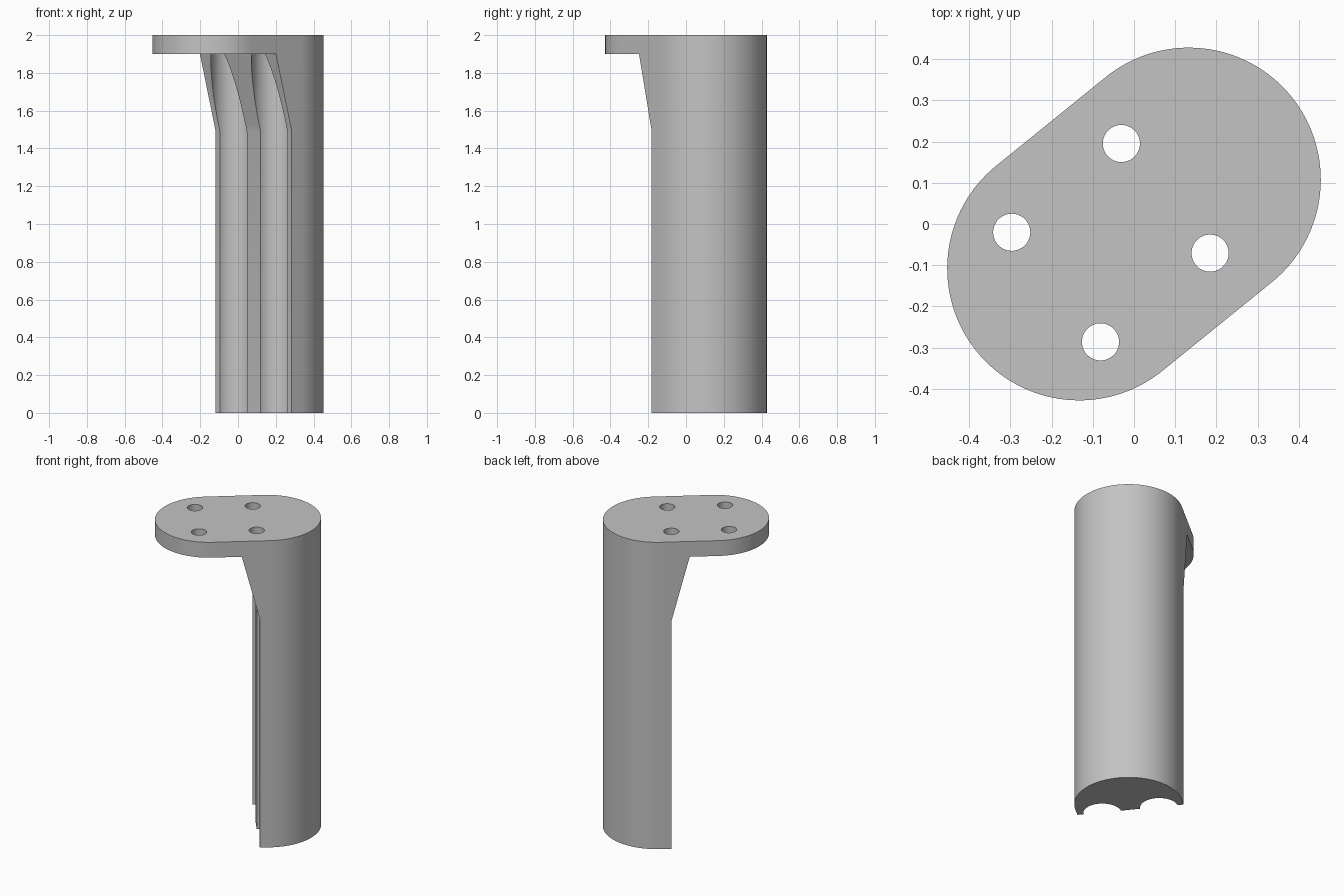
import bpy
import bmesh
from math import pi, cos, sin, radians
from mathutils import Matrix

cube = bpy.data.objects.get("Cube")
if cube:
    bpy.data.objects.remove(cube, do_unlink=True)

ANGLE = radians(39)            # direction of the long axis of the plate
TURN = Matrix.Rotation(ANGLE, 4, 'Z')
HALF, RADIUS = 0.171, 0.32     # end-arc offset and radius of the outline
HEIGHT, PLATE_Z, GUSSET_Z = 2.0, 1.9, 1.49
FACE_U = 0.107                 # flat face of the post along the long axis

grey = bpy.data.materials.new("plain grey")
grey.use_nodes = True
colour = (0.55, 0.55, 0.55, 1)
grey.diffuse_color = colour
grey.node_tree.nodes["Principled BSDF"].inputs["Base Color"].default_value = colour


def prism(name, points, offset):
    """Extrude a closed outline and turn it onto the long axis."""
    bm = bmesh.new()
    face = bm.faces.new([bm.verts.new(p) for p in points])
    ext = bmesh.ops.extrude_face_region(bm, geom=[face])
    moved = [v for v in ext["geom"] if isinstance(v, bmesh.types.BMVert)]
    bmesh.ops.translate(bm, verts=moved, vec=offset)
    bmesh.ops.recalc_face_normals(bm, faces=bm.faces)
    bm.transform(TURN)
    mesh = bpy.data.meshes.new(name)
    bm.to_mesh(mesh)
    bm.free()
    obj = bpy.data.objects.new(name, mesh)
    bpy.context.collection.objects.link(obj)
    mesh.materials.append(grey)
    return obj


def arc(u, v, r, start, sweep, steps, z):
    return [(u + r * cos(start + sweep * i / steps),
             v + r * sin(start + sweep * i / steps), z) for i in range(steps + 1)]


def rod(name, u, v, r, z0, z1):
    return prism(name, arc(u, v, r, 0, 2 * pi, 64, z0)[:-1], (0, 0, z1 - z0))


# Round-ended body, full height
outline = (arc(HALF, 0, RADIUS, -pi / 2, pi, 64, 0)
           + arc(-HALF, 0, RADIUS, pi / 2, pi, 64, 0))
bracket = prism("bracket", outline, (0, 0, HEIGHT))

# Space below the plate, with the sloped gusset
side = [(FACE_U, -0.1), (FACE_U, GUSSET_Z), (0, PLATE_Z), (-1, PLATE_Z), (-1, -0.1)]
cutters = [prism("under_plate_cutter", [(u, -0.5, z) for u, z in side], (0, 1, 0))]

# Screw holes and the access grooves in the post
for v in (-HALF, HALF):
    cutters.append(rod("groove_cutter", 0.099, v, 0.113, -0.1, PLATE_Z))
    for u in (0.099, -0.243):
        cutters.append(rod("hole_cutter", u, v, 0.045, 1.8, 2.1))

for cutter in cutters:
    cutter.hide_render = True
    mod = bracket.modifiers.new(cutter.name, 'BOOLEAN')
    mod.operation = 'DIFFERENCE'
    mod.solver = 'EXACT'
    mod.object = cutter

# Bake the cuts, then drop the cutters
bpy.context.view_layer.update()
graph = bpy.context.evaluated_depsgraph_get()
bracket_mesh = bpy.data.meshes.new_from_object(bracket.evaluated_get(graph))
bracket.modifiers.clear()
bracket.data = bracket_mesh
bracket_mesh.materials.clear()
bracket_mesh.materials.append(grey)
for cutter in cutters:
    bpy.data.objects.remove(cutter, do_unlink=True)

bpy.ops.object.select_all(action='DESELECT')
bracket.select_set(True)
bpy.context.view_layer.objects.active = bracket
bpy.ops.object.shade_smooth_by_angle(angle=radians(30))
